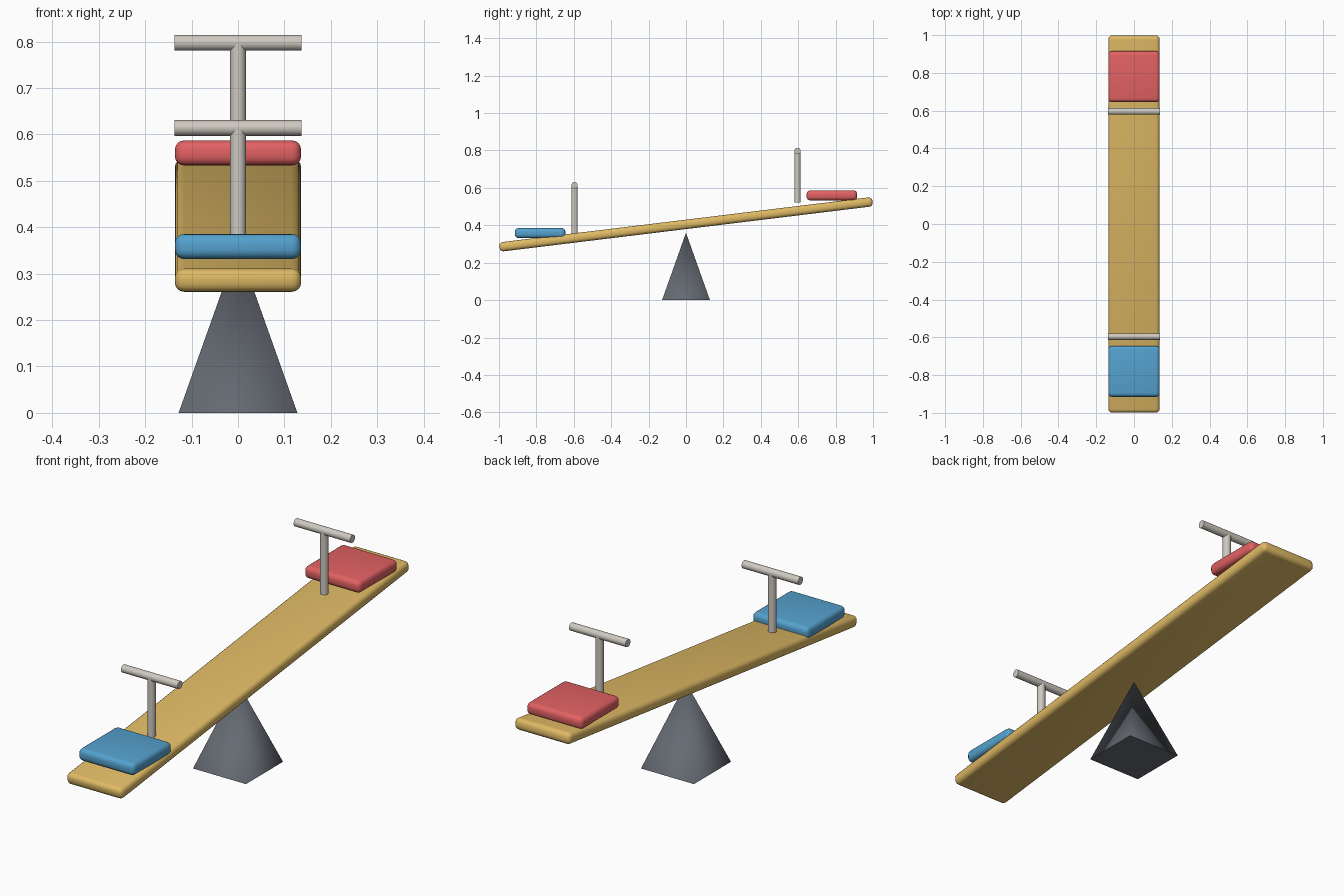
import bpy
from math import radians, pi

if "Cube" in bpy.data.objects:
    bpy.data.objects.remove(bpy.data.objects["Cube"])


def paint(obj, color):
    mat = bpy.data.materials.get(color[0]) or bpy.data.materials.new(color[0])
    mat.diffuse_color = (*color[1], 1)
    mat.use_nodes = True
    mat.node_tree.nodes["Principled BSDF"].inputs["Base Color"].default_value = mat.diffuse_color
    obj.data.materials.append(mat)


def finish(name, color, angle=40):
    obj = bpy.context.object
    obj.name = name
    paint(obj, color)
    bpy.ops.object.shade_smooth_by_angle(angle=radians(angle))
    return obj


def rounded_box(name, size, loc, color, bevel, tilt=0):
    bpy.ops.mesh.primitive_cube_add(size=1, location=loc)
    obj = bpy.context.object
    obj.scale = size
    bpy.ops.object.transform_apply(location=False, rotation=False, scale=True)
    mod = obj.modifiers.new("round_edges", 'BEVEL')
    mod.width = bevel
    mod.segments = 4
    bpy.ops.object.modifier_apply(modifier=mod.name)
    obj.rotation_euler.x = tilt
    return finish(name, color)


def rod(name, radius, length, loc, color, rot=(0, 0, 0)):
    bpy.ops.mesh.primitive_cylinder_add(vertices=32, radius=radius, depth=length,
                                        location=loc, rotation=rot)
    return finish(name, color)


WOOD = ("wood", (0.74, 0.49, 0.13))
STONE = ("dark_grey", (0.13, 0.145, 0.17))
METAL = ("pale_metal", (0.62, 0.59, 0.53))
RED = ("red", (0.76, 0.12, 0.125))
BLUE = ("blue", (0.09, 0.36, 0.62))

# Pyramid pivot
bpy.ops.mesh.primitive_cone_add(vertices=4, radius1=0.128 * 2 ** 0.5, radius2=0,
                                depth=0.36, location=(0, 0, 0.18),
                                rotation=(0, 0, pi / 4))
finish("pivot", STONE, 90)

# Tilted plank
rounded_box("plank", (0.272, 2.01, 0.05), (0, 0, 0.405), WOOD, 0.02, radians(6.95))

# Level seat and T-shaped handle at each end: side, seat height, bar height
for label, side, seat_z, bar_z, color in (("low", -1, 0.3585, 0.614, BLUE),
                                          ("high", 1, 0.56, 0.7975, RED)):
    rounded_box(label + "_seat", (0.272, 0.27, 0.054), (0, side * 0.78, seat_z),
                color, 0.02)
    y = side * 0.596
    rod(label + "_handle_post", 0.017, 0.275, (0, y, bar_z - 0.1375), METAL)
    rod(label + "_handle_bar", 0.017, 0.273, (0, y, bar_z), METAL, (0, pi / 2, 0))
